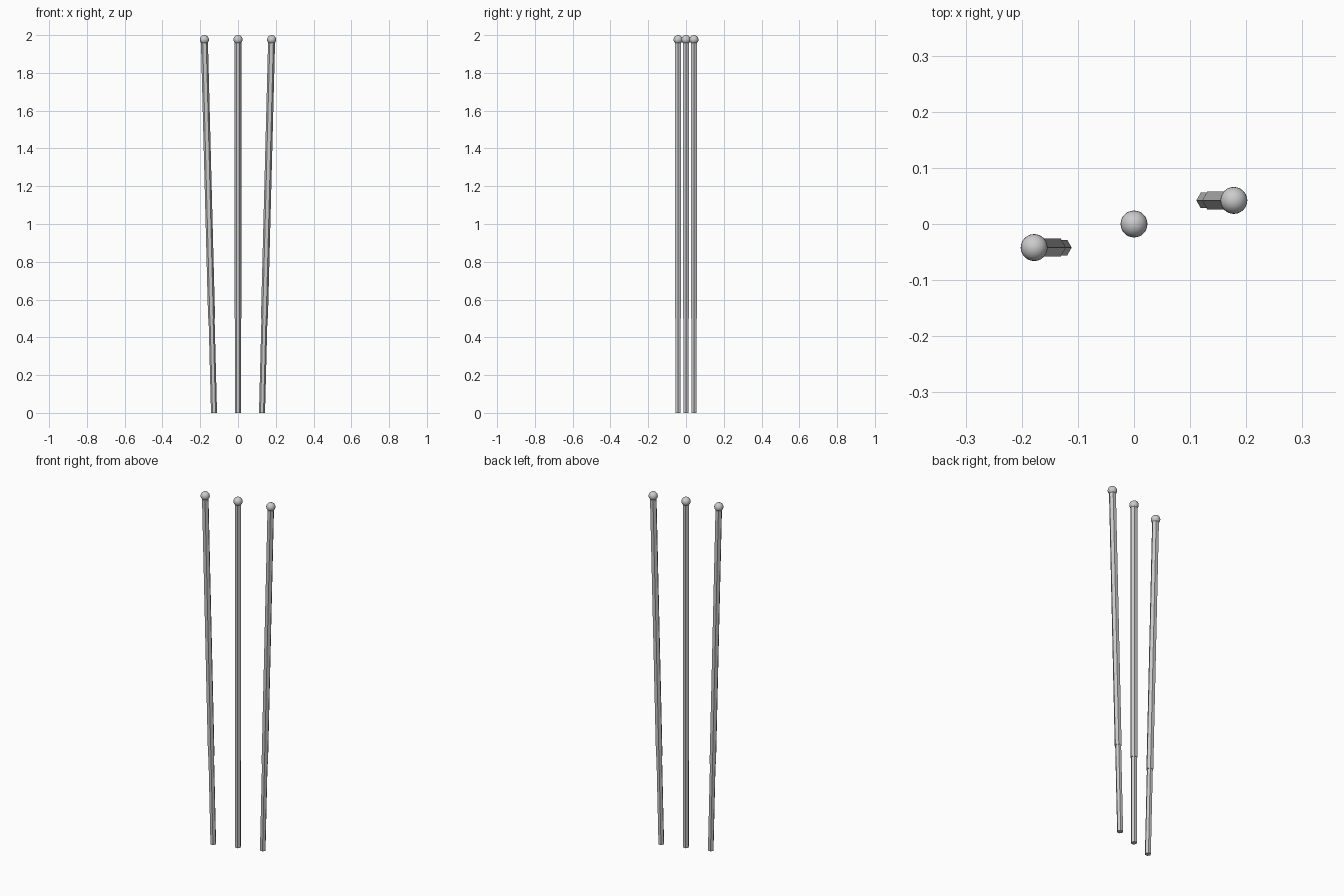
import bpy
from mathutils import Vector

if "Cube" in bpy.data.objects:
    bpy.data.objects.remove(bpy.data.objects["Cube"])


def rod(name, start, end, radius):
    # six-sided rod, with a ridge facing +x and -x
    axis = end - start
    bpy.ops.mesh.primitive_cylinder_add(vertices=6, radius=radius, depth=axis.length)
    ob = bpy.context.object
    ob.name = name
    ob.rotation_euler = (0, -ob_tilt(axis), 1.5707963)
    # spin the hexagon first, then tilt in the xz plane
    for v in ob.data.vertices:
        v.co = Vector((v.co.y, -v.co.x, v.co.z))
    ob.rotation_euler = (0, ob_tilt(axis), 0)
    ob.location = (start + end) / 2
    return ob


def ob_tilt(axis):
    return Vector((0, 1)).angle_signed(Vector((axis.x, axis.z)))


def pole(name, bottom_x, top_x, y):
    bottom, top = Vector((bottom_x, y, 0)), Vector((top_x, y, 1.976))
    step = bottom.lerp(top, 0.253)
    # thin lower section, thicker upper sleeve
    rod(name + "_lower_rod", bottom, step, 0.016)
    rod(name + "_upper_rod", step, top, 0.0185)
    # round knob
    bpy.ops.mesh.primitive_uv_sphere_add(segments=24, ring_count=12, radius=0.024, location=top)
    bpy.context.object.name = name + "_knob"
    bpy.ops.object.shade_smooth_by_angle()


pole("left_pole", -0.127, -0.178, -0.042)
pole("middle_pole", 0, 0, 0)
pole("right_pole", 0.127, 0.178, 0.042)
